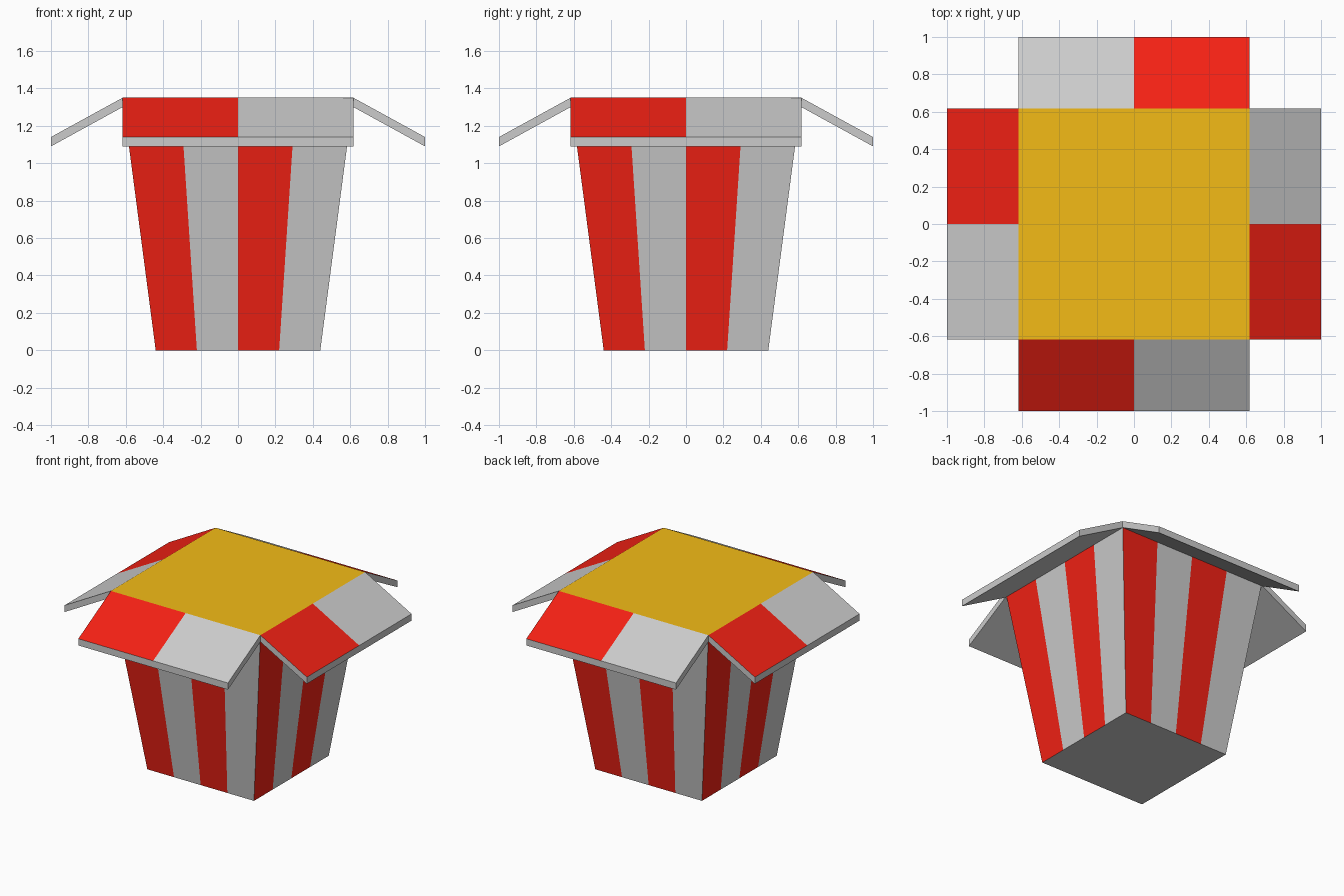
import bpy, bmesh
from math import pi
from mathutils import Matrix

if "Cube" in bpy.data.objects:
    bpy.data.objects.remove(bpy.data.objects["Cube"])

BOTTOM, TOP, HEIGHT = 0.44, 0.617, 1.35


def material(name, color):
    m = bpy.data.materials.new(name)
    m.diffuse_color = color
    m.use_nodes = True
    m.node_tree.nodes["Principled BSDF"].inputs["Base Color"].default_value = m.diffuse_color
    return m


grey = material("grey", (0.8, 0.8, 0.8, 1))
red = material("red", (0.9, 0.015, 0.007, 1))
yellow = material("yellow", (0.9, 0.5, 0.008, 1))


def quad(bm, pts, mat=0):
    f = bm.faces.new([bm.verts.new(p) for p in pts])
    f.material_index = mat


def finish(bm, name, mats):
    bmesh.ops.remove_doubles(bm, verts=bm.verts, dist=1e-5)
    bmesh.ops.recalc_face_normals(bm, faces=bm.faces)
    me = bpy.data.meshes.new(name)
    bm.to_mesh(me)
    bm.free()
    for m in mats:
        me.materials.append(m)
    ob = bpy.data.objects.new(name, me)
    bpy.context.collection.objects.link(ob)
    return ob


def square(h, z):
    return [(-h, -h, z), (h, -h, z), (h, h, z), (-h, h, z)]


# Striped tapered box: four stripes per wall, grey base, yellow filling on top
bm = bmesh.new()
for side in range(4):
    rot = Matrix.Rotation(side * pi / 2, 3, 'Z')
    for i in range(4):
        a, b = i / 2 - 1, (i + 1) / 2 - 1
        pts = [(a * BOTTOM, -BOTTOM, 0), (b * BOTTOM, -BOTTOM, 0),
               (b * TOP, -TOP, HEIGHT), (a * TOP, -TOP, HEIGHT)]
        bmesh.ops.create_vert  # vertices are merged in finish()
        from mathutils import Vector
        quad(bm, [rot @ Vector(p) for p in pts], 1 if i % 2 == 0 else 0)


def ring(h, z):
    return [(x * h, y * h, z) for x, y in
            ((-1, -1), (-.5, -1), (0, -1), (.5, -1), (1, -1), (1, -.5), (1, 0), (1, .5),
             (1, 1), (.5, 1), (0, 1), (-.5, 1), (-1, 1), (-1, .5), (-1, 0), (-1, -.5))]


quad(bm, ring(BOTTOM, 0), 0)
quad(bm, ring(TOP, HEIGHT), 2)
finish(bm, "striped_box", [grey, red, yellow])

# Folded-out flaps: sloped slabs with a two-colour upper face
profile = [(-TOP, HEIGHT), (-1.0, 1.14), (-1.0, 1.09), (-TOP, 1.30)]
for side, label in enumerate(("front", "right", "back", "left")):
    bm = bmesh.new()
    for x0, x1, mat in ((-TOP, 0, 1), (0, TOP, 0)):
        for k in range(4):
            (ya, za), (yb, zb) = profile[k], profile[(k + 1) % 4]
            quad(bm, [(x0, ya, za), (x0, yb, zb), (x1, yb, zb), (x1, ya, za)],
                 mat if k == 0 else 0)
    for x in (-TOP, TOP):
        quad(bm, [(x, y, z) for y, z in profile])
    flap = finish(bm, label + "_flap", [grey, red])
    flap.rotation_euler.z = side * pi / 2
